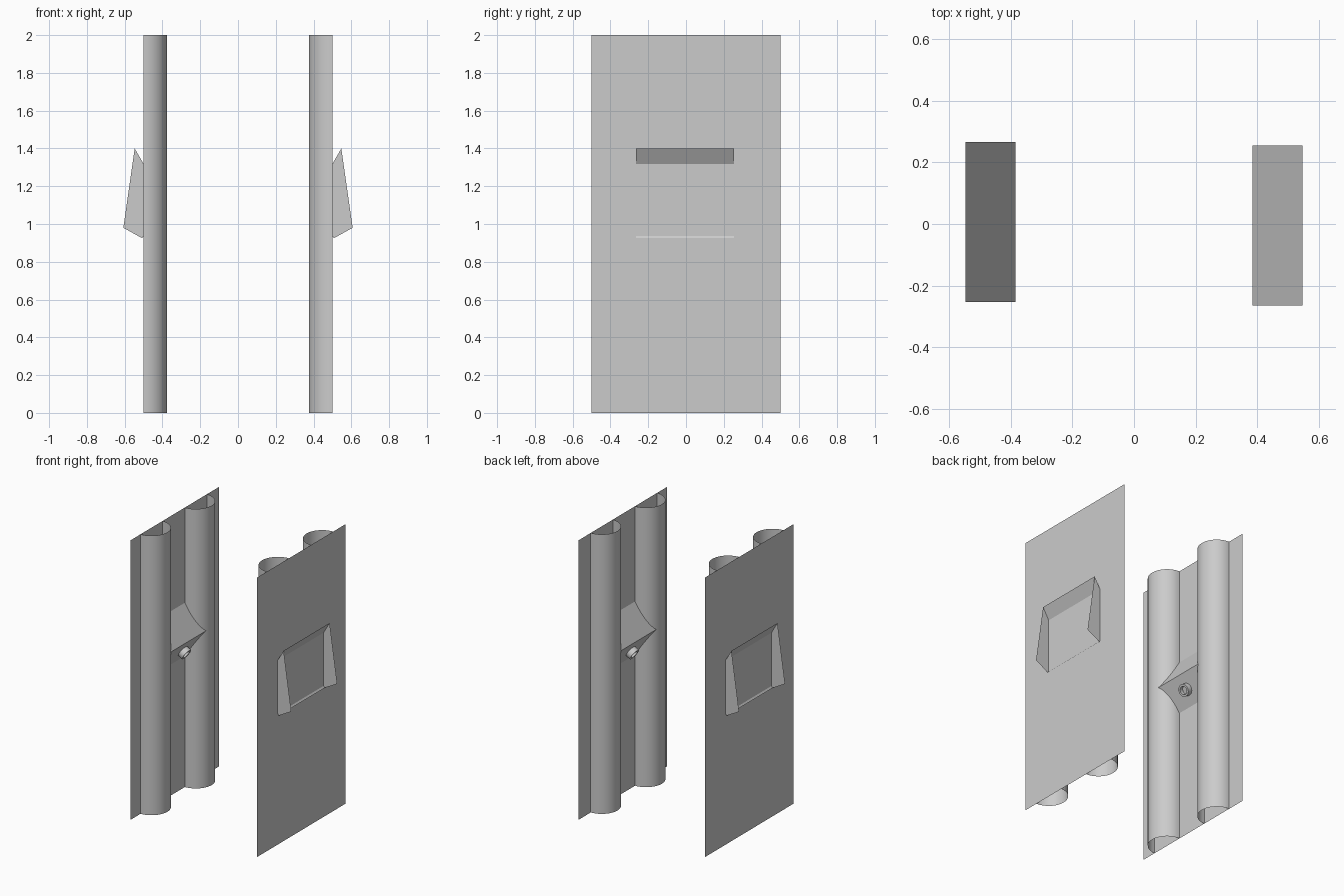
import bpy, bmesh, math
from mathutils import Vector, Matrix

if "Cube" in bpy.data.objects:
    bpy.data.objects.remove(bpy.data.objects["Cube"])

PANEL_X = 0.5
TUBE_R = 0.125
TUBE_YS = (-0.263, 0.238)
HALF_W = 0.26


def finish(name, bm, smooth=False):
    mesh = bpy.data.meshes.new(name)
    bm.to_mesh(mesh)
    bm.free()
    obj = bpy.data.objects.new(name, mesh)
    bpy.context.collection.objects.link(obj)
    if smooth:
        bpy.ops.object.select_all(action='DESELECT')
        obj.select_set(True)
        bpy.context.view_layer.objects.active = obj
        bpy.ops.object.shade_smooth_by_angle(angle=math.radians(35))
    return obj


def strip(bm, a, b):
    """Bridge two equally long rows of points with quads."""
    va, vb = [bm.verts.new(p) for p in a], [bm.verts.new(p) for p in b]
    for i in range(len(a) - 1):
        bm.faces.new((va[i], va[i + 1], vb[i + 1], vb[i]))
    return va, vb


def orient(bm, s, outward=1):
    """Turn open surfaces so that their faces follow the given side in x."""
    for f in bm.faces:
        f.normal_update()
        if abs(f.normal.x) > 1e-4 and f.normal.x * s * outward < 0:
            f.normal_flip()


def panel(side, s):
    bm = bmesh.new()
    strip(bm, [(s * PANEL_X, -0.5, 0), (s * PANEL_X, 0.5, 0)],
          [(s * PANEL_X, -0.5, 2), (s * PANEL_X, 0.5, 2)])
    orient(bm, s)
    finish(side + "_panel", bm)


def half_tube(name, s, yc, n=24):
    bm = bmesh.new()
    arc = [(s * (PANEL_X - TUBE_R * math.sin(math.pi * i / n)),
            yc - TUBE_R * math.cos(math.pi * i / n)) for i in range(n + 1)]
    strip(bm, [(x, y, 0) for x, y in arc], [(x, y, 2) for x, y in arc])
    orient(bm, s, -1)
    finish(name, bm, True)


# Hood section in (x, z): top lip, inner ridge, bottom lip, outer corner
A, B, C, D = (0.547, 1.4), (0.385, 1.12), (0.508, 0.925), (0.607, 0.98)


def hood(side, s, yc):
    bm = bmesh.new()
    rows = [[(s * x, yc + k * HALF_W, z) for x, z in (A, B, C)] for k in (-1, 1)]
    rails = strip(bm, *rows)
    orient(bm, s, -1)
    # side cheeks, open towards the outside
    for k, rail in zip((-1, 1), rails):
        tip = bm.verts.new((s * D[0], yc + k * HALF_W, D[1]))
        f = bm.faces.new(rail + [tip])
        f.normal_update()
        if f.normal.y * k < 0:
            f.normal_flip()
    finish(side + "_hood", bm)


def socket_ring(side, s, yc):
    bm = bmesh.new()
    prof = [(0.042, 0), (0.042, 0.035), (0.028, 0.035), (0.028, 0.01), (0, 0.01)]
    vs = [bm.verts.new((r, 0, h)) for r, h in prof]
    es = [bm.edges.new(vs[i:i + 2]) for i in range(len(vs) - 1)]
    bmesh.ops.spin(bm, geom=vs + es, cent=(0, 0, 0), axis=(0, 0, 1),
                   angle=2 * math.pi, steps=24)
    bmesh.ops.remove_doubles(bm, verts=bm.verts, dist=1e-5)
    bmesh.ops.recalc_face_normals(bm, faces=bm.faces)
    axis = Vector((-s * 0.85, 0, -0.53))
    rot = axis.to_track_quat('Z', 'Y').to_matrix().to_4x4()
    bmesh.ops.transform(bm, verts=bm.verts,
                        matrix=Matrix.Translation((s * 0.442, yc, 1.03)) @ rot)
    finish(side + "_socket_ring", bm, True)


# Two mirrored sides
for side, s, yc in (("left", -1, 0.007), ("right", 1, -0.005)):
    panel(side, s)
    for label, y in zip(("front", "back"), TUBE_YS):
        half_tube(f"{side}_{label}_half_tube", s, y)
    hood(side, s, yc)
    socket_ring(side, s, yc)
